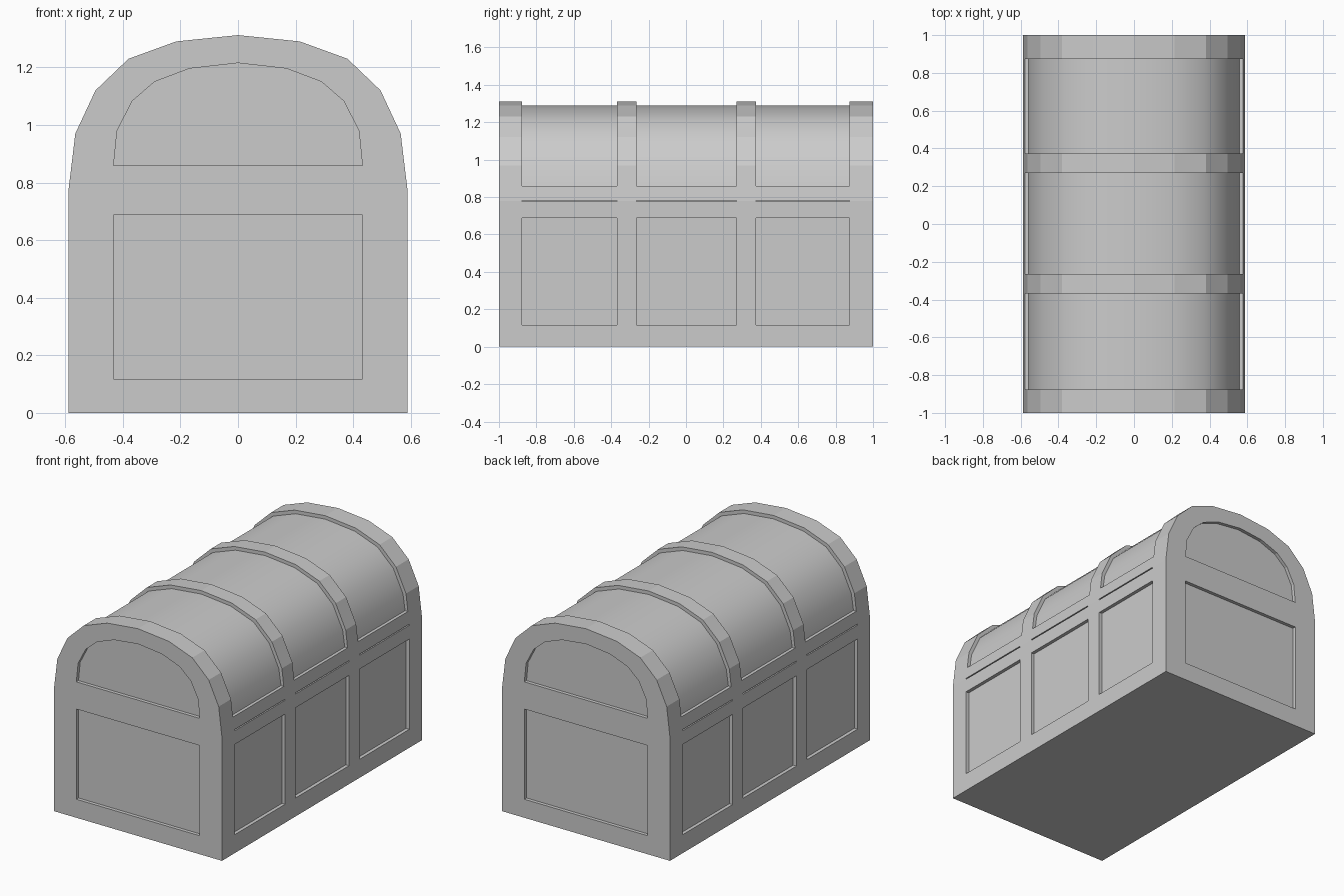
import bpy, bmesh, math

if "Cube" in bpy.data.objects:
    bpy.data.objects.remove(bpy.data.objects["Cube"], do_unlink=True)

grey = bpy.data.materials.new("plain grey")
grey.use_nodes = True
grey.diffuse_color = (0.6, 0.6, 0.6, 1)
grey.node_tree.nodes["Principled BSDF"].inputs["Base Color"].default_value = grey.diffuse_color


def prism(bm, half, y0, y1):
    """Mirror a right-hand half profile (bottom to top) and extrude it along y."""
    left = [(-x, z) for x, z in reversed(half) if x > 0]
    bottom = [bm.verts.new((x, y0, z)) for x, z in half + left]
    face = bm.faces.new(bottom)
    made = bmesh.ops.extrude_face_region(bm, geom=[face])["geom"]
    moved = [v for v in made if isinstance(v, bmesh.types.BMVert)]
    bmesh.ops.translate(bm, verts=moved, vec=(0, y1 - y0, 0))


def box(bm, xs, ys, zs):
    verts = bmesh.ops.create_cube(bm, size=1)["verts"]
    for v in verts:
        v.co = [span[0] if c < 0 else span[1] for c, span in zip(v.co, (xs, ys, zs))]


def finish(bm, name):
    bmesh.ops.recalc_face_normals(bm, faces=bm.faces)
    mesh = bpy.data.meshes.new(name)
    bm.to_mesh(mesh)
    bm.free()
    mesh.materials.append(grey)
    obj = bpy.data.objects.new(name, mesh)
    bpy.context.collection.objects.link(obj)
    return obj


def activate(obj):
    bpy.ops.object.select_all(action='DESELECT')
    obj.select_set(True)
    bpy.context.view_layer.objects.active = obj


DEPTH = 0.022
WIDTH = 0.588
BAYS = [(-0.877, -0.368), (-0.264, 0.27), (0.374, 0.873)]
LID_ARCH = [(0.565, 0.97), (0.495, 1.12), (0.38, 1.23), (0.215, 1.29), (0, 1.312)]
END_ARCH = [(0.432, 0.86), (0.42, 0.98), (0.367, 1.083), (0.29, 1.15), (0.168, 1.196), (0, 1.215)]
END_PANEL = [(0.432, 0.117), (0.432, 0.688)]

# Chest frame: the full outline
bm = bmesh.new()
prism(bm, [(WIDTH, 0), (WIDTH, 0.78)] + LID_ARCH, -1, 1)
frame = finish(bm, "chest_frame")

# Recesses: lid bays, side panels, lid seam and end panels
bm = bmesh.new()
for bay in BAYS:
    box(bm, (-0.8, 0.8), bay, (0.86, 1.5))
    for side in (-1, 1):
        xs = sorted((side * (WIDTH - DEPTH), side * 0.8))
        box(bm, xs, bay, (0.117, 0.688))
        box(bm, xs, bay, (0.775, 0.782))
for y0, y1 in ((-1.2, -1 + DEPTH), (1 - DEPTH, 1.2)):
    prism(bm, END_ARCH, y0, y1)
    prism(bm, END_PANEL, y0, y1)
cutter = finish(bm, "recess_cutter")
cutter.hide_render = True

cut = frame.modifiers.new("recesses", 'BOOLEAN')
cut.operation = 'DIFFERENCE'
cut.solver = 'EXACT'
cut.object = cutter
activate(frame)
bpy.ops.object.modifier_apply(modifier=cut.name)
bpy.data.objects.remove(cutter, do_unlink=True)

# Lid panels: smooth barrel set just inside the ribs
scale_x = (WIDTH - DEPTH) / WIDTH
barrel = [(WIDTH - DEPTH, 0.81)] + [(x * scale_x, z - DEPTH * (z - 0.78) / 0.53) for x, z in LID_ARCH]
for name, (y0, y1) in zip(("front", "middle", "back"), BAYS):
    bm = bmesh.new()
    prism(bm, barrel, y0 - 0.02, y1 + 0.02)
    panel = finish(bm, name + "_lid_panel")
    activate(panel)
    bpy.ops.object.shade_smooth_by_angle(angle=math.radians(40))
